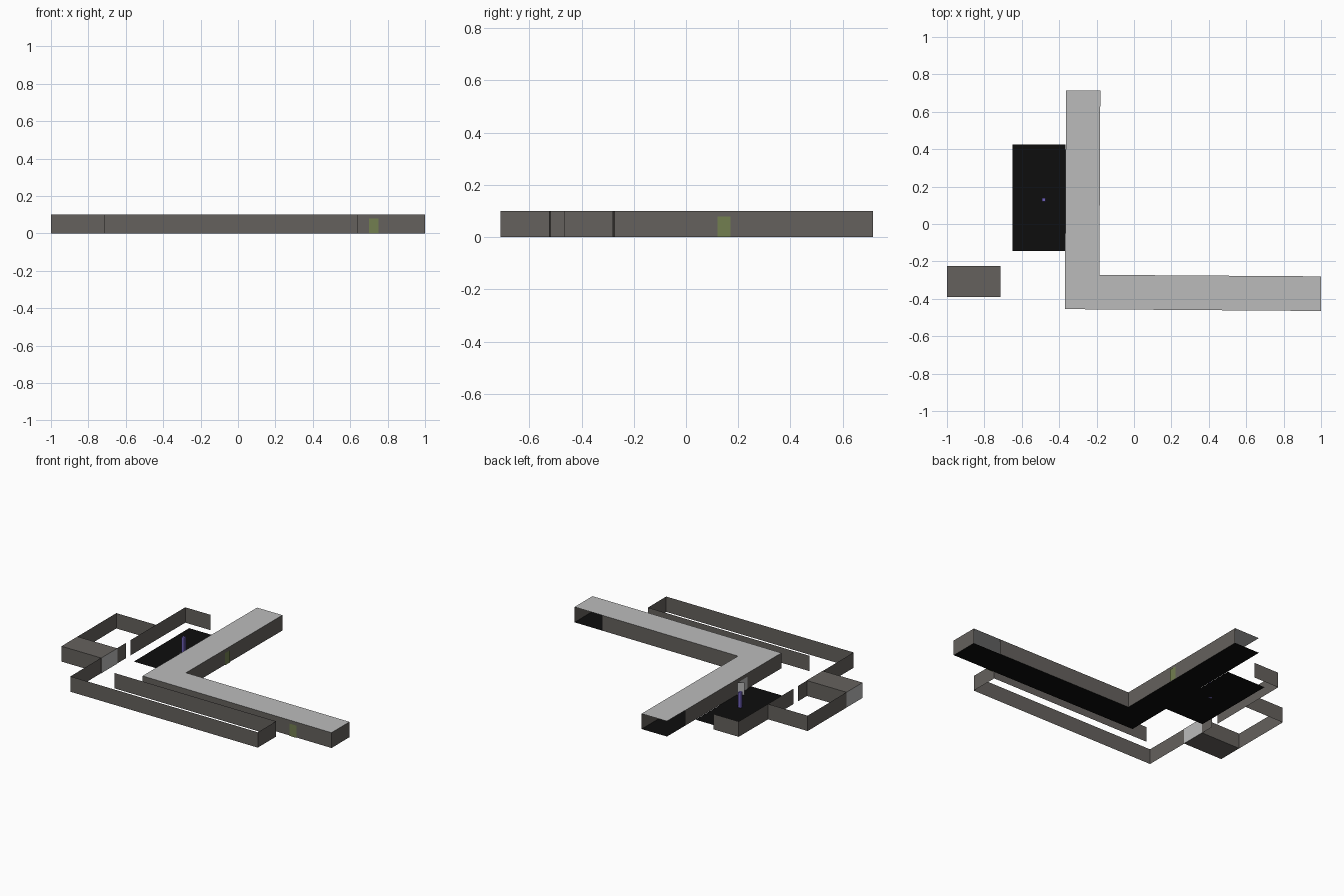
import bpy

old = bpy.data.objects.get("Cube")
if old:
    bpy.data.objects.remove(old)


def material(name, r, g, b):
    m = bpy.data.materials.new(name)
    m.use_nodes = True
    m.diffuse_color = (r, g, b, 1)
    m.node_tree.nodes["Principled BSDF"].inputs["Base Color"].default_value = (r, g, b, 1)
    return m


BROWN = material("brown_wall", 0.13, 0.12, 0.11)
GREY = material("light_grey", 0.5, 0.5, 0.5)
BLACK = material("black_floor", 0.004, 0.004, 0.004)
GREEN = material("olive_door", 0.17, 0.21, 0.08)
PURPLE = material("purple_post", 0.16, 0.12, 0.5)
H = 0.1


def build(name, verts, faces, *mats):
    mesh = bpy.data.meshes.new(name)
    mesh.from_pydata(verts, [], faces)
    for m in mats:
        mesh.materials.append(m)
    obj = bpy.data.objects.new(name, mesh)
    bpy.context.collection.objects.link(obj)
    return obj


def slab(name, outline, z, mat):
    """Flat horizontal sheet."""
    return build(name, [(x, y, z) for x, y in outline], [range(len(outline))], mat)


def wall(name, path, mat=BROWN, height=H):
    """Thin upright sheet following a path on the ground."""
    n = len(path)
    verts = [(x, y, z) for z in (0, height) for x, y in path]
    faces = [(i, i + 1, n + i + 1, n + i) for i in range(n - 1)]
    return build(name, verts, faces, mat)


def box(name, x0, x1, y0, y1, z1, *mats):
    verts = [(x, y, z) for z in (0, z1) for x, y in
             ((x0, y0), (x1, y0), (x1, y1), (x0, y1))]
    faces = [(3, 2, 1, 0), (4, 5, 6, 7)]
    faces += [(i, (i + 1) % 4, (i + 1) % 4 + 4, i + 4) for i in range(4)]
    return build(name, verts, faces, *mats)


# L-shaped corridor: roof, floor and walls with openings near both ends
corner, inner = (-0.37, -0.455), (-0.185, -0.272)
east_front, east_back = (1.0, -0.465), (1.0, -0.28)
north_left, north_right = (-0.363, 0.715), (-0.18, 0.715)
plan = [corner, east_front, east_back, inner, north_right, north_left]
slab("corridor_roof", plan, H, GREY)
slab("corridor_floor", plan[::-1], 0, BLACK)
wall("corridor_outer_wall",
     [(-0.364, 0.53), corner, east_front, east_back])
wall("corridor_inner_wall", [(0.8, -0.279), inner, north_right])

# Side room floor, post and doors
slab("side_room_floor",
     [(-0.65, 0.425), (-0.367, 0.425), (-0.367, -0.145), (-0.65, -0.145)], 0, BLACK)
box("post", -0.493, -0.473, 0.12, 0.14, H, PURPLE)
wall("side_room_door", [(-0.405, -0.025), (-0.37, 0.0)], GREY, 0.08)
wall("side_room_panel", [(-0.372, -0.02), (-0.372, -0.1)], GREY, 0.08)
wall("front_door", [(0.7, -0.468), (0.75, -0.468)], GREEN, 0.08)
wall("inner_door", [(-0.178, 0.12), (-0.178, 0.17)], GREEN, 0.08)

# Outer passage, with a doorway gap on its left side
wall("passage_outer_wall",
     [(-0.715, -0.135), (-0.715, -0.705), (0.64, -0.71), (0.64, -0.522), (-0.53, -0.517)])
wall("passage_upper_wall", [(-0.53, 0.475), (-0.713, 0.475), (-0.715, -0.085)])

# Small left room closed by a solid block with grey ends
wall("left_room_wall", [(-0.715, 0.175), (-1.0, 0.175), (-1.0, -0.225)])
block = box("left_room_block", -1.0, -0.713, -0.39, -0.225, H, BROWN, GREY)
for face in block.data.polygons:
    face.material_index = 1 if abs(face.normal.x) > 0.9 else 0
